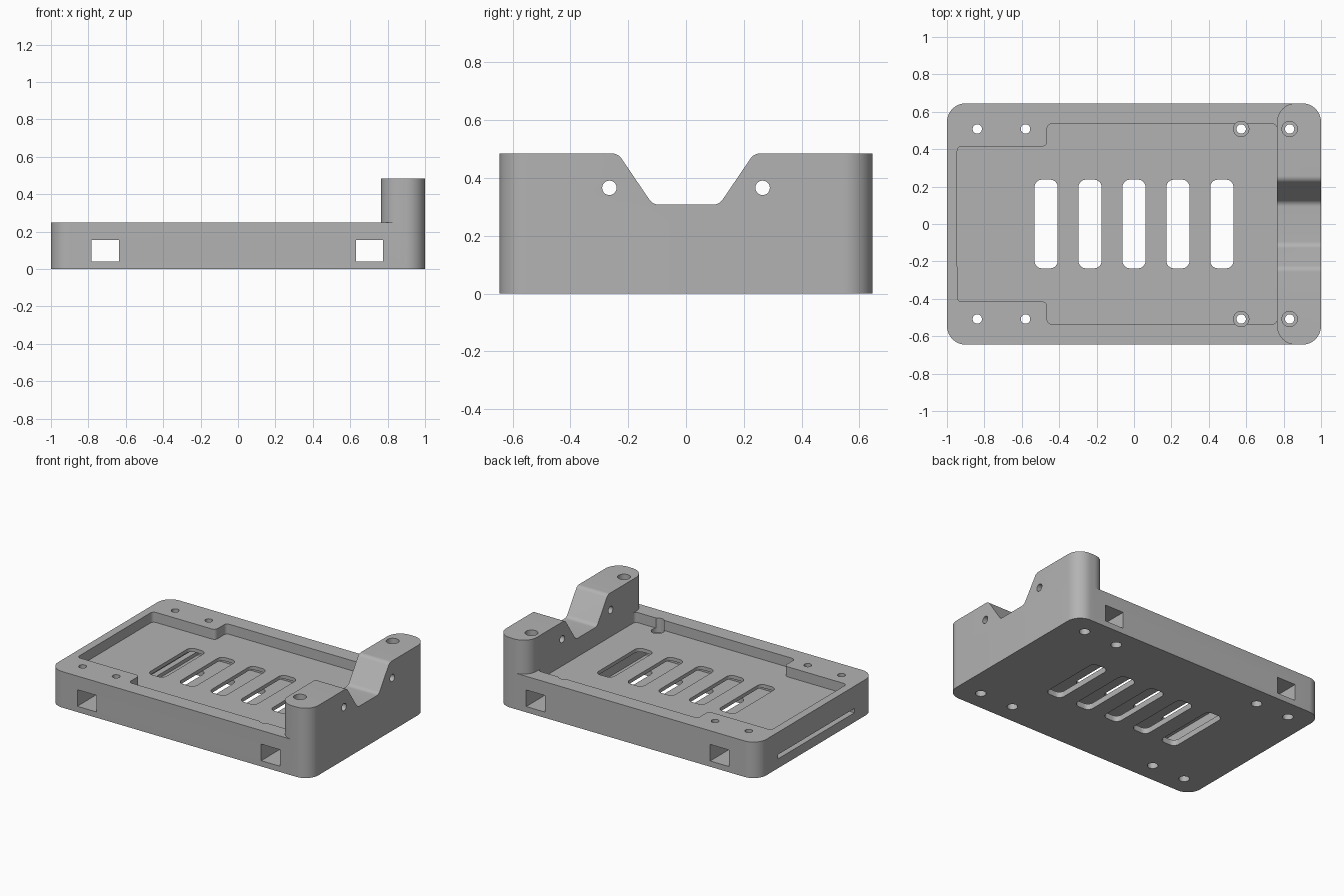
import bpy, bmesh, math
from mathutils import Vector

if "Cube" in bpy.data.objects:
    bpy.data.objects.remove(bpy.data.objects["Cube"], do_unlink=True)

GREY = (0.45, 0.45, 0.45, 1)
mat = bpy.data.materials.new("plain grey")
mat.use_nodes = True
mat.diffuse_color = GREY
mat.node_tree.nodes["Principled BSDF"].inputs["Base Color"].default_value = GREY


def rounded(points, radius, steps=8):
    """Outline with every corner replaced by an arc."""
    out = []
    pts = [Vector(p) for p in points]
    for i, p in enumerate(pts):
        a = (pts[i - 1] - p).normalized()
        b = (pts[(i + 1) % len(pts)] - p).normalized()
        half = a.angle(b) / 2
        centre = p + (a + b).normalized() * radius / math.sin(half)
        start = p + a * radius / math.tan(half) - centre
        end = p + b * radius / math.tan(half) - centre
        sweep = start.angle_signed(end)
        for k in range(steps + 1):
            t = -sweep * k / steps
            c, s = math.cos(t), math.sin(t)
            out.append(centre + Vector((start.x * c - start.y * s, start.x * s + start.y * c)))
    return out


def rect(x0, x1, y0, y1):
    return [(x0, y0), (x1, y0), (x1, y1), (x0, y1)]


def circle(x, y, r, n=32):
    return [(x + r * math.cos(math.tau * k / n), y + r * math.sin(math.tau * k / n)) for k in range(n)]


def prism(name, outline, lo, hi, axis="z"):
    """Extrude an outline along z (x, y points) or along x (y, z points)."""
    place = (lambda p, h: (p[0], p[1], h)) if axis == "z" else (lambda p, h: (h, p[0], p[1]))
    bm = bmesh.new()
    low = [bm.verts.new(place(p, lo)) for p in outline]
    high = [bm.verts.new(place(p, hi)) for p in outline]
    bm.faces.new(low)
    bm.faces.new(high)
    for i in range(len(low)):
        bm.faces.new((low[i - 1], low[i], high[i], high[i - 1]))
    bmesh.ops.recalc_face_normals(bm, faces=bm.faces)
    mesh = bpy.data.meshes.new(name)
    bm.to_mesh(mesh)
    bm.free()
    obj = bpy.data.objects.new(name, mesh)
    mesh.materials.append(mat)
    bpy.context.collection.objects.link(obj)
    return obj


def combine(target, tool, operation="DIFFERENCE"):
    mod = target.modifiers.new(tool.name, "BOOLEAN")
    mod.operation, mod.object, mod.solver = operation, tool, "EXACT"
    bpy.context.view_layer.objects.active = target
    bpy.ops.object.modifier_apply(modifier=mod.name)
    bpy.data.objects.remove(tool, do_unlink=True)


DEPTH, DECK, FLOOR, TOP = 0.645, 0.25, 0.18, 0.485
WALL_X = 0.765

# Tray body and raised end wall
tray = prism("mounting_tray", rounded(rect(-1, 1, -DEPTH, DEPTH), 0.1, 12), 0, DECK)
wall = prism("end_wall", rounded(rect(WALL_X, 1, -DEPTH, DEPTH), 0.1, 12), 0, TOP)
combine(tray, wall, "UNION")

# Stepped pocket in the deck, limited by the wall
pocket = [(-0.945, -0.415), (-0.465, -0.415), (-0.465, -0.535), (WALL_X, -0.535),
          (WALL_X, 0.535), (-0.465, 0.535), (-0.465, 0.415), (-0.945, 0.415)]
combine(tray, prism("pocket", rounded(pocket, 0.025), FLOOR, TOP + 0.1))

# Softened V notch in the wall and its two cross holes
notch = [(-0.4, TOP), (-0.235, TOP), (-0.115, 0.308), (0.115, 0.308), (0.235, TOP), (0.4, TOP),
         (0.4, 0.7), (-0.4, 0.7)]
combine(tray, prism("notch", rounded(notch, 0.04), 0.7, 1.1, "x"))
for y in (-0.265, 0.265):
    combine(tray, prism("cross_hole", circle(y, 0.366, 0.025), 0.7, 1.1, "x"))

# Hollow under the pocket floor, with a thin end slit
combine(tray, prism("hollow", rect(-0.6, 0.6, -0.42, 0.42), 0.04, 0.155))
combine(tray, prism("end_slit", rect(-1.1, -0.59, -0.42, 0.42), 0.065, 0.095))

# Ventilation slots
for i in range(-2, 3):
    x = i * 0.235
    combine(tray, prism("vent", rounded(rect(x - 0.062, x + 0.062, -0.237, 0.237), 0.04), -0.1, 0.22))

# Square strap tunnels from front to back
for x in (-0.71, 0.703):
    combine(tray, prism("tunnel", rect(x - 0.073, x + 0.073, -0.8, 0.8), 0.04, 0.155))

# Screw holes with recesses below, and head recesses above at the wall end
for y in (-0.508, 0.508):
    for x, head in ((-0.838, None), (-0.58, None), (0.573, 0.15), (0.832, 0.4)):
        combine(tray, prism("screw_hole", circle(x, y, 0.025), -0.1, 0.6))
        combine(tray, prism("lower_recess", circle(x, y, 0.034), -0.1, 0.04))
        if head:
            combine(tray, prism("head_recess", circle(x, y, 0.041), head, 0.6))

# Smooth the rounded corners, keep edges sharp
bpy.ops.object.select_all(action="DESELECT")
tray.select_set(True)
bpy.context.view_layer.objects.active = tray
bpy.ops.object.shade_smooth_by_angle(angle=math.radians(30))
